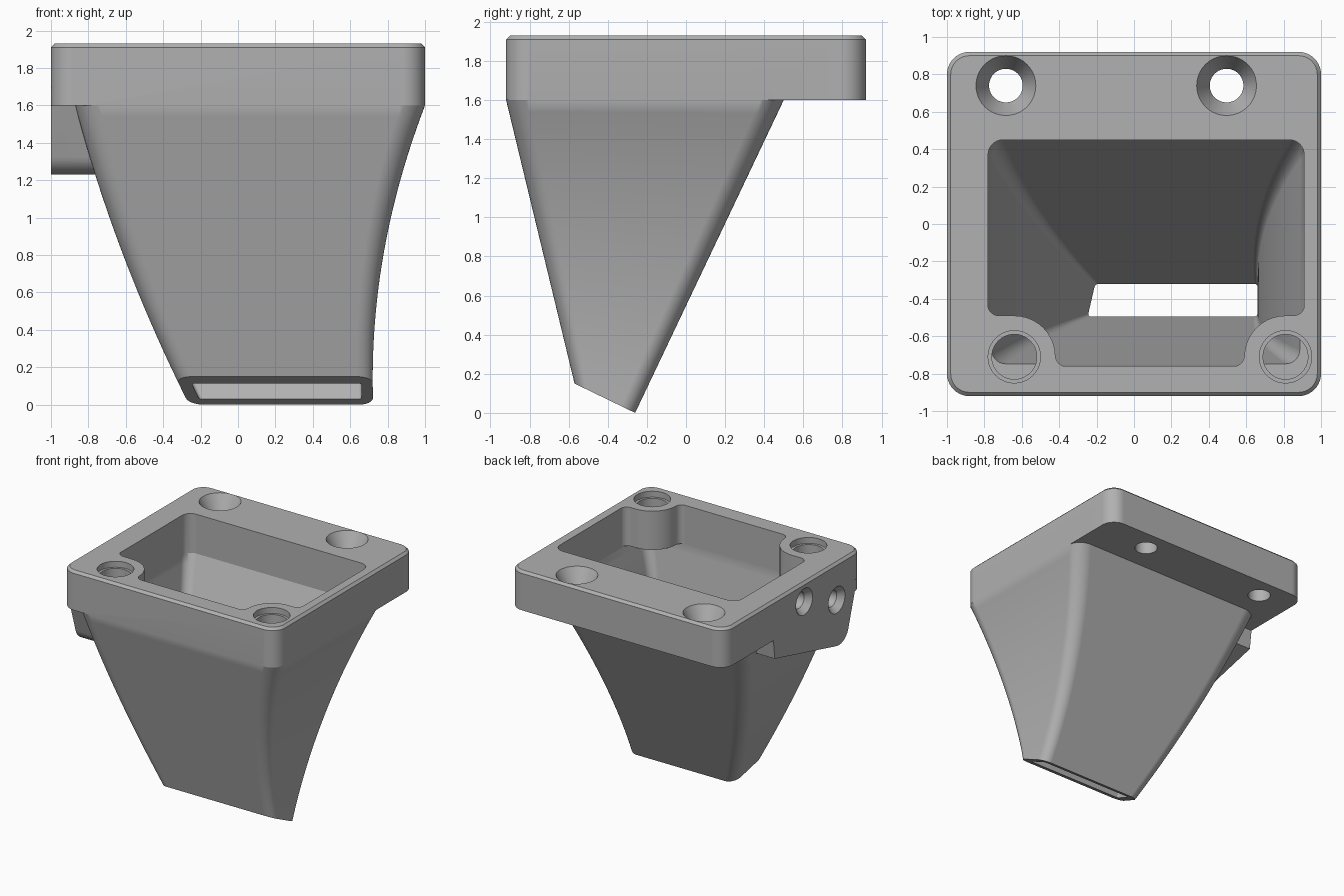
import bpy
import bmesh
from math import cos, sin, pi, radians
from mathutils import Vector

if "Cube" in bpy.data.objects:
    bpy.data.objects.remove(bpy.data.objects["Cube"])

grey = bpy.data.materials.new("mid_grey")
GREY = (0.44, 0.44, 0.44, 1)
grey.diffuse_color = GREY
grey.use_nodes = True
grey.node_tree.nodes["Principled BSDF"].inputs["Base Color"].default_value = GREY


def skin(name, rings):
    """Closed solid skinned over rings of equal length."""
    bm = bmesh.new()
    rows = [[bm.verts.new(p) for p in ring] for ring in rings]
    n = len(rows[0])
    for a, b in zip(rows, rows[1:]):
        for i in range(n):
            j = (i + 1) % n
            bm.faces.new((a[i], a[j], b[j], b[i]))
    bm.faces.new(rows[0][::-1])
    bm.faces.new(rows[-1])
    bmesh.ops.recalc_face_normals(bm, faces=bm.faces)
    mesh = bpy.data.meshes.new(name)
    bm.to_mesh(mesh)
    bm.free()
    mesh.materials.append(grey)
    obj = bpy.data.objects.new(name, mesh)
    bpy.context.collection.objects.link(obj)
    return obj


def combine(target, tool, operation):
    """Apply a boolean and discard the tool."""
    tool.hide_render = True
    mod = target.modifiers.new("cut", 'BOOLEAN')
    mod.operation, mod.solver, mod.object = operation, 'EXACT', tool
    bpy.context.view_layer.objects.active = target
    bpy.ops.object.modifier_apply(modifier=mod.name)
    bpy.data.objects.remove(tool)


def arc(cx, cy, r, start, end, steps=10):
    angles = [radians(start + (end - start) * i / steps) for i in range(steps + 1)]
    return [(cx + r * cos(a), cy + r * sin(a)) for a in angles]


def rounded(w, d, r):
    """Rounded rectangle from the origin to (w, d)."""
    return (arc(w - r, r, r, -90, 0) + arc(w - r, d - r, r, 0, 90)
            + arc(r, d - r, r, 90, 180) + arc(r, r, r, 180, 270))


def mix(a, b, t):
    return a + (b - a) * t


def duct_ring(t, left, right, front, back, radius):
    """Section of the curved duct: t = 0 at the tilted outlet, 1 at the flange."""
    yf, zf = mix(front[0], front[2], t), mix(front[1], 1.6, t)
    yb, zb = mix(back[0], back[2], t), mix(back[1], 1.6, t)
    width, depth = 1 + 0.7 * t, Vector((yb - yf, zb - zf)).length
    ring = []
    for px, py in rounded(width, depth, mix(*radius, t)):
        v = py / depth
        z = mix(zf, zb, v)
        w = (z - 0.14) / 1.46
        xl = left[0] + left[1] * w + 0.16 * w * w
        xr = right[0] + right[1] * w * w
        ring.append((mix(xl, xr, px / width), mix(yf, yb, v), z))
    return ring


def turned(name, centre, axis, profile, n=40):
    """Round cutter from (distance along axis, radius) pairs."""
    turn = Vector((0, 0, 1)).rotation_difference(Vector(axis))
    return skin(name, [[Vector(centre) + turn @ Vector((r * cos(2 * pi * i / n),
                        r * sin(2 * pi * i / n), h)) for i in range(n)] for h, r in profile])


# Flange with rounded corners and a chamfered top edge
def plate_ring(z, inset):
    outline = rounded(2 - 2 * inset, 1.84 - 2 * inset, 0.12 - inset)
    return [(x - 1 + inset, y - 0.92 + inset, z) for x, y in outline]


body = skin("fan_duct", [plate_ring(1.6, 0), plate_ring(1.91, 0), plate_ring(1.93, 0.02)])

# Outer shell of the duct, its top sunk into the flange
steps = [i / 24 for i in range(25)]
shell_rings = [duct_ring(t, (-0.33, -0.7), (0.72, 0.28), (-0.57, 0.15, -0.92),
                         (-0.26, 0.0, 0.5), (0.08, 0.12)) for t in steps]
shell_rings.append([(x * 0.97, y * 0.97, 1.7) for x, y, z in shell_rings[-1]])
combine(body, skin("shell", shell_rings), 'UNION')

# Side mounting tab
tab = ([(-0.82, 1.7), (-0.81, 1.6)] + arc(-0.6, 1.36, 0.13, 195, 283)
       + [(0.25, 1.44), (0.27, 1.6), (0.27, 1.7)])
combine(body, skin("side_tab", [[(x, y, z) for y, z in tab] for x in (-1, -0.65)]), 'UNION')

# Hollow of the duct, left solid around the two front screw bosses
hollow_rings = [duct_ring(t, (-0.26, -0.68), (0.66, 0.25), (-0.495, 0.114, -0.76),
                          (-0.32, 0.03, 0.45), (0.02, 0.08)) for t in [-0.1] + steps]
hollow_rings.append([(x, y, 2.1) for x, y, z in hollow_rings[-1]])
hollow = skin("hollow", hollow_rings)
FRONT_HOLES = ((-0.64, 1, -0.142), (0.81, -1, -0.102))
for cx, side, wall in FRONT_HOLES:
    outline = ([(-0.4, 0.28)] + arc(wall + 0.06, 0.28, 0.06, 180, 270)
               + arc(0, 0, 0.22, 90, 0) + arc(0.28, 0.008, 0.06, 180, 270)
               + [(0.28, -0.4), (-0.4, -0.4)])
    boss = skin("boss", [[(cx + side * x, y - 0.71, z) for x, y in outline]
                         for z in (1.605, 2.2)])
    combine(hollow, boss, 'DIFFERENCE')
combine(body, hollow, 'DIFFERENCE')

# Front screw holes, opening into the duct
for cx, side, wall in FRONT_HOLES:
    combine(body, turned("front_hole", (cx, -0.71, 0), (0, 0, 1),
                         [(1.53, 0.12), (1.88, 0.12), (1.88, 0.14), (2, 0.14)]), 'DIFFERENCE')

# Rear countersunk holes through the flange
for cx in (-0.685, 0.495):
    combine(body, turned("rear_hole", (cx, 0.74, 0), (0, 0, 1),
                         [(1.5, 0.09), (1.8, 0.09), (1.93, 0.16), (2, 0.16)]), 'DIFFERENCE')

# Blind countersunk holes in the side
for y, z in ((-0.14, 1.77), (-0.57, 1.62)):
    combine(body, turned("side_hole", (-1, y, z), (1, 0, 0),
                         [(-0.1, 0.11), (0, 0.11), (0.05, 0.07), (0.16, 0.07)]), 'DIFFERENCE')

# Smooth curved walls, crisp edges
bpy.ops.object.select_all(action='DESELECT')
body.select_set(True)
bpy.context.view_layer.objects.active = body
bpy.ops.object.shade_smooth_by_angle(angle=radians(25))
body.modifiers.new("even_shading", 'WEIGHTED_NORMAL').keep_sharp = True
